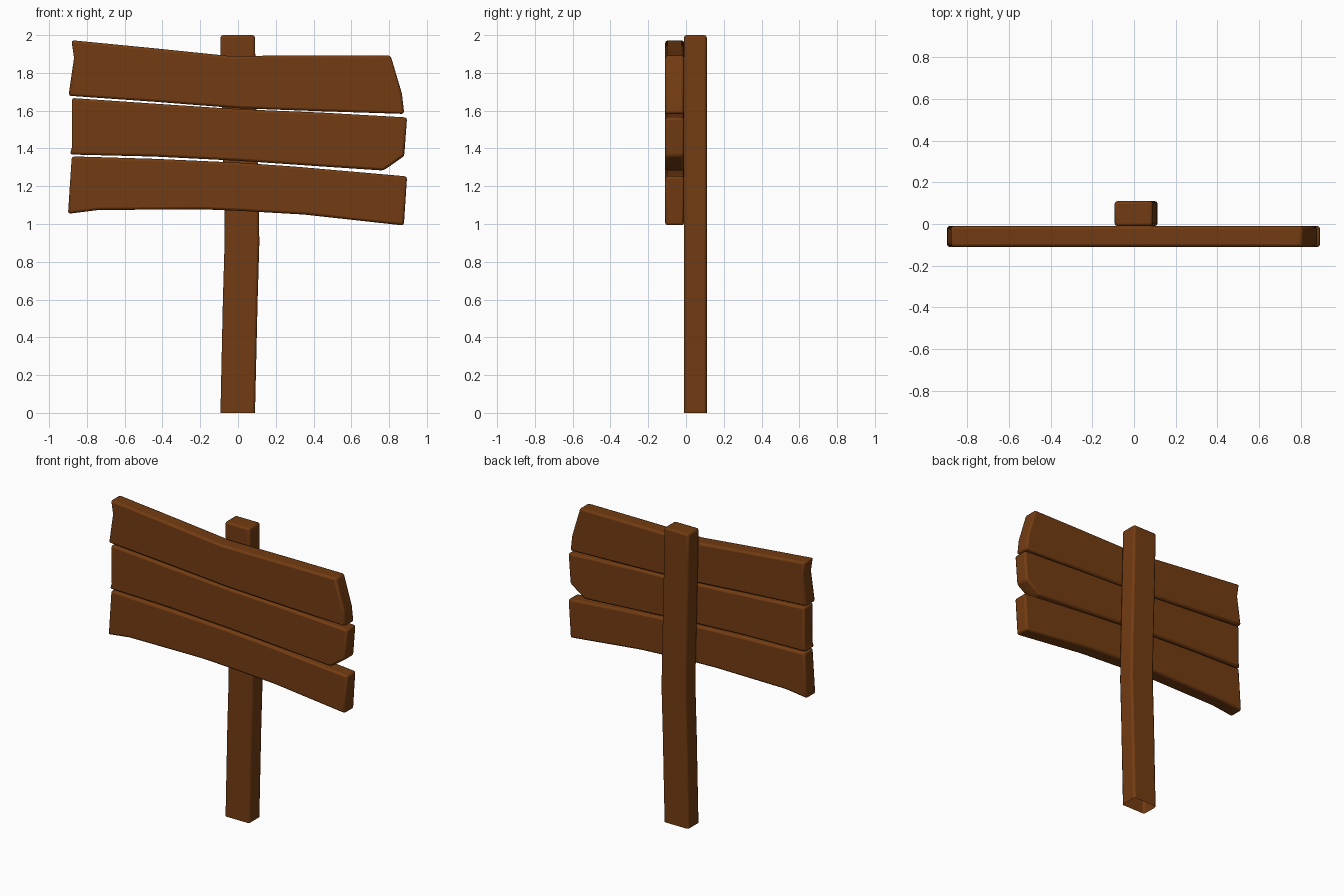
import bpy, bmesh, math

if "Cube" in bpy.data.objects:
    bpy.data.objects.remove(bpy.data.objects["Cube"])

wood = bpy.data.materials.new("brown_wood")
wood.diffuse_color = (0.17, 0.045, 0.006, 1)
wood.use_nodes = True
wood.node_tree.nodes["Principled BSDF"].inputs["Base Color"].default_value = wood.diffuse_color


def board(name, outline, y0, y1, open_bottom=False):
    """Extrude a front outline (x, z) from y0 to y1, with softened edges."""
    bm = bmesh.new()
    front = bm.faces.new([bm.verts.new((x, y0, z)) for x, z in outline])
    ext = bmesh.ops.extrude_face_region(bm, geom=[front], use_keep_orig=True)
    for v in ext["geom"]:
        if isinstance(v, bmesh.types.BMVert):
            v.co.y = y1
    bmesh.ops.recalc_face_normals(bm, faces=bm.faces[:])
    if open_bottom:
        low = [f for f in bm.faces if all(v.co.z < 0.001 for v in f.verts)]
        bmesh.ops.delete(bm, geom=low, context='FACES_ONLY')
    mesh = bpy.data.meshes.new(name)
    bm.to_mesh(mesh)
    bm.free()
    obj = bpy.data.objects.new(name, mesh)
    bpy.context.collection.objects.link(obj)
    mesh.materials.append(wood)
    bev = obj.modifiers.new("soft_edges", 'BEVEL')
    bev.width = 0.013
    bev.segments = 2
    bev.limit_method = 'ANGLE'
    bev.angle_limit = math.radians(30)
    bpy.ops.object.select_all(action='DESELECT')
    obj.select_set(True)
    bpy.context.view_layer.objects.active = obj
    bpy.ops.object.shade_smooth_by_angle(angle=math.radians(40))
    return obj


# Slightly bent post, open underneath
board("post", [(-0.093, 0), (0.09, 0), (0.104, 0.6), (0.113, 0.9), (0.11, 1.1),
               (0.092, 1.85), (0.09, 2), (-0.093, 2), (-0.091, 1.85),
               (-0.073, 1.1), (-0.071, 0.9), (-0.08, 0.6)], -0.01, 0.11, True)

# Three crooked planks
planks = {
    "top_plank": [(-0.882, 1.973), (-0.44, 1.93), (-0.05, 1.89), (0.44, 1.892),
                  (0.808, 1.892), (0.868, 1.69), (0.88, 1.583), (0.44, 1.597),
                  (0, 1.613), (-0.44, 1.647), (-0.897, 1.679), (-0.868, 1.88)],
    "middle_plank": [(-0.88, 1.667), (-0.44, 1.637), (0, 1.608), (0.44, 1.59),
                     (0.895, 1.564), (0.88, 1.36), (0.77, 1.283), (0.44, 1.305),
                     (0, 1.335), (-0.44, 1.357), (-0.89, 1.368), (-0.878, 1.41)],
    "bottom_plank": [(-0.88, 1.358), (-0.44, 1.345), (0, 1.325), (0.3, 1.304),
                     (0.895, 1.252), (0.878, 0.992), (0.35, 1.05), (0, 1.07),
                     (-0.2, 1.078), (-0.74, 1.074), (-0.9, 1.054)],
}
for name, outline in planks.items():
    board(name, outline, -0.11, -0.01)
